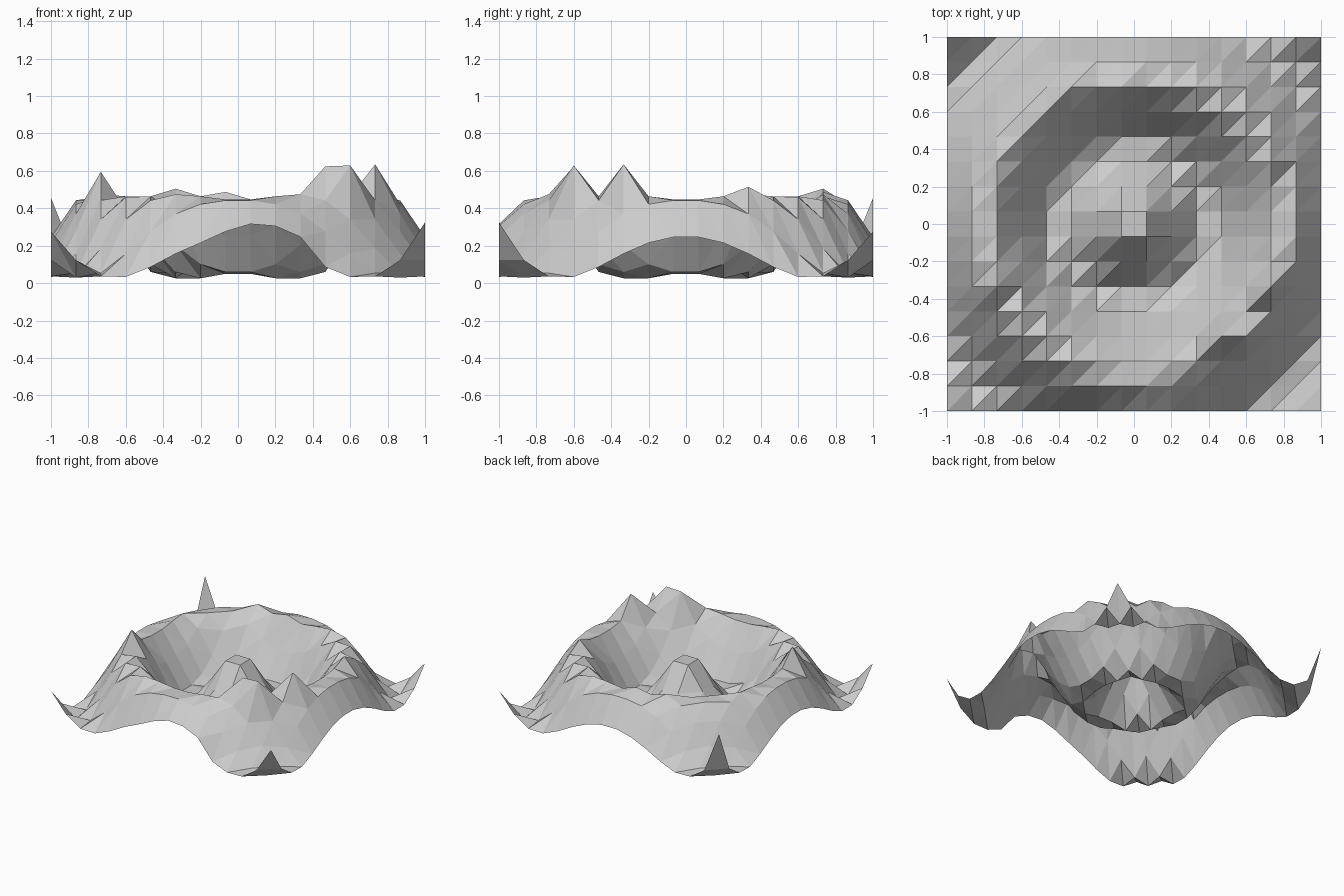
import bpy, bmesh, math

if "Cube" in bpy.data.objects:
    bpy.data.objects.remove(bpy.data.objects["Cube"])

N = 16
STEP = 2 / (N - 1)

# local lifts on top of the ripple: grid column, grid row -> extra height
LIFTS = {(11, 3): .16, (13, 5): .16, (12, 3): .17, (2, 5): .12, (0, 15): .18, (15, 0): .05,
         (8, 0): .07, (7, 0): .03, (9, 0): .09, (10, 0): .09, (7, 13): .04, (5, 13): .03, (13, 10): .04}

def height(i, j):
    r = math.hypot(-1 + i * STEP, -1 + j * STEP)
    return .25 + .225 * math.cos(2 * math.pi * r / .8) + LIFTS.get((i, j), 0)

# rippled sheet, every cell split along the same diagonal
bm = bmesh.new()
v = [[bm.verts.new((-1 + i * STEP, -1 + j * STEP, height(i, j))) for j in range(N)] for i in range(N)]
for i in range(N - 1):
    for j in range(N - 1):
        a, b, c, d = v[i][j], v[i + 1][j], v[i + 1][j + 1], v[i][j + 1]
        bm.faces.new((a, b, c))
        bm.faces.new((a, c, d))
me = bpy.data.meshes.new("rippled_sheet")
bm.to_mesh(me)
bm.free()
bpy.context.collection.objects.link(bpy.data.objects.new("rippled_sheet", me))
